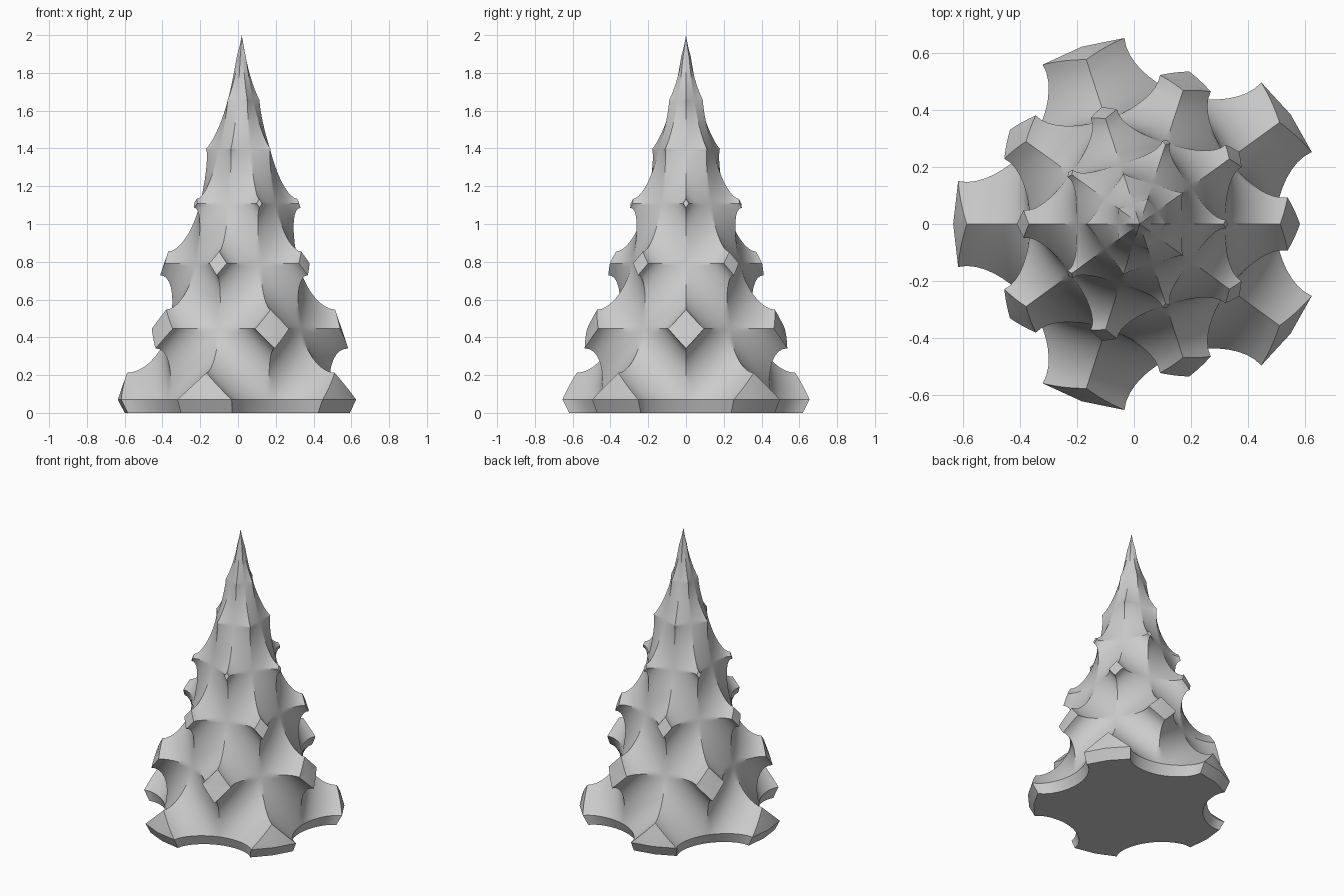
import bpy, bmesh, math

old = bpy.data.objects.get("Cube")
if old:
    bpy.data.objects.remove(old, do_unlink=True)

AXIS_X = 0.02      # the trunk axis
LAYERS = 8         # rings of branches, five per ring, staggered
STEP = math.pi / 5
CURVE, ALONG = 9, 12


def height(v):
    return min(2.0, 0.07 + 0.39 * v - 0.0145 * v * v)


def point(u, v, carve):
    """Place a lattice position on the cone, sunk by the groove amount."""
    z = height(v)
    depth = 0.27 + 0.1 * max(0.0, v - 4)
    r = 0.34 * (2.0 - z) * (1 - depth * carve)
    return AXIS_X + r * math.cos(u * STEP), r * math.sin(u * STEP), z


def groove_profile(layer):
    """Pairs of distance from branch centre and groove depth, tip to valley."""
    width = 0.63 * 1.135 ** layer
    start = math.acos(min(1.0, 1 / width))
    rows = [(0.0, 0.0)] if width < 1 else []
    for i in range(CURVE + 1):
        a = start + (math.pi / 2 - start) * i / CURVE
        rows.append((max(0.0, 1 - width * math.cos(a)), math.sin(a)))
    return rows


def add_quarter(bm, u0, v0, su, sv):
    """One quarter of a diamond branch, with a concave flank to the groove."""
    grid = []
    for s, carve in groove_profile(v0):
        grid.append([bm.verts.new(point(u0 + su * s * j / ALONG,
                                        v0 + sv * s * (1 - j / ALONG), carve))
                     for j in range(ALONG + 1)])
    for lo, hi in zip(grid, grid[1:]):
        for j in range(ALONG):
            bm.faces.new((lo[j], hi[j], hi[j + 1], lo[j + 1]))


bm = bmesh.new()
for layer in range(LAYERS):
    for k in range(5):
        u0 = 2 * k + (layer + 1) % 2
        for su in (-1, 1):
            for sv in ((1,) if layer == 0 else (-1, 1)):
                add_quarter(bm, u0, layer, su, sv)
bmesh.ops.remove_doubles(bm, verts=bm.verts, dist=0.0002)

# Bevelled foot and flat underside
rim = [e for e in bm.edges if e.is_boundary and e.verts[0].co.z < 0.1]
foot = bmesh.ops.extrude_edge_only(bm, edges=rim)["geom"]
for vert in (g for g in foot if isinstance(g, bmesh.types.BMVert)):
    vert.co.x = AXIS_X + (vert.co.x - AXIS_X) * 0.945
    vert.co.y *= 0.945
    vert.co.z = 0.0
bottom = [g for g in foot if isinstance(g, bmesh.types.BMEdge)]
bmesh.ops.contextual_create(bm, geom=bottom)
bmesh.ops.recalc_face_normals(bm, faces=bm.faces)

mesh = bpy.data.meshes.new("tree_body")
bm.to_mesh(mesh)
bm.free()
tree = bpy.data.objects.new("tree_body", mesh)
bpy.context.collection.objects.link(tree)

# Plain grey finish
grey = bpy.data.materials.new("light_grey")
grey.use_nodes = True
colour = (0.6, 0.6, 0.6, 1)
grey.diffuse_color = colour
grey.node_tree.nodes["Principled BSDF"].inputs["Base Color"].default_value = colour
mesh.materials.append(grey)

bpy.ops.object.select_all(action="DESELECT")
tree.select_set(True)
bpy.context.view_layer.objects.active = tree
bpy.ops.object.shade_smooth_by_angle(angle=math.radians(30))
